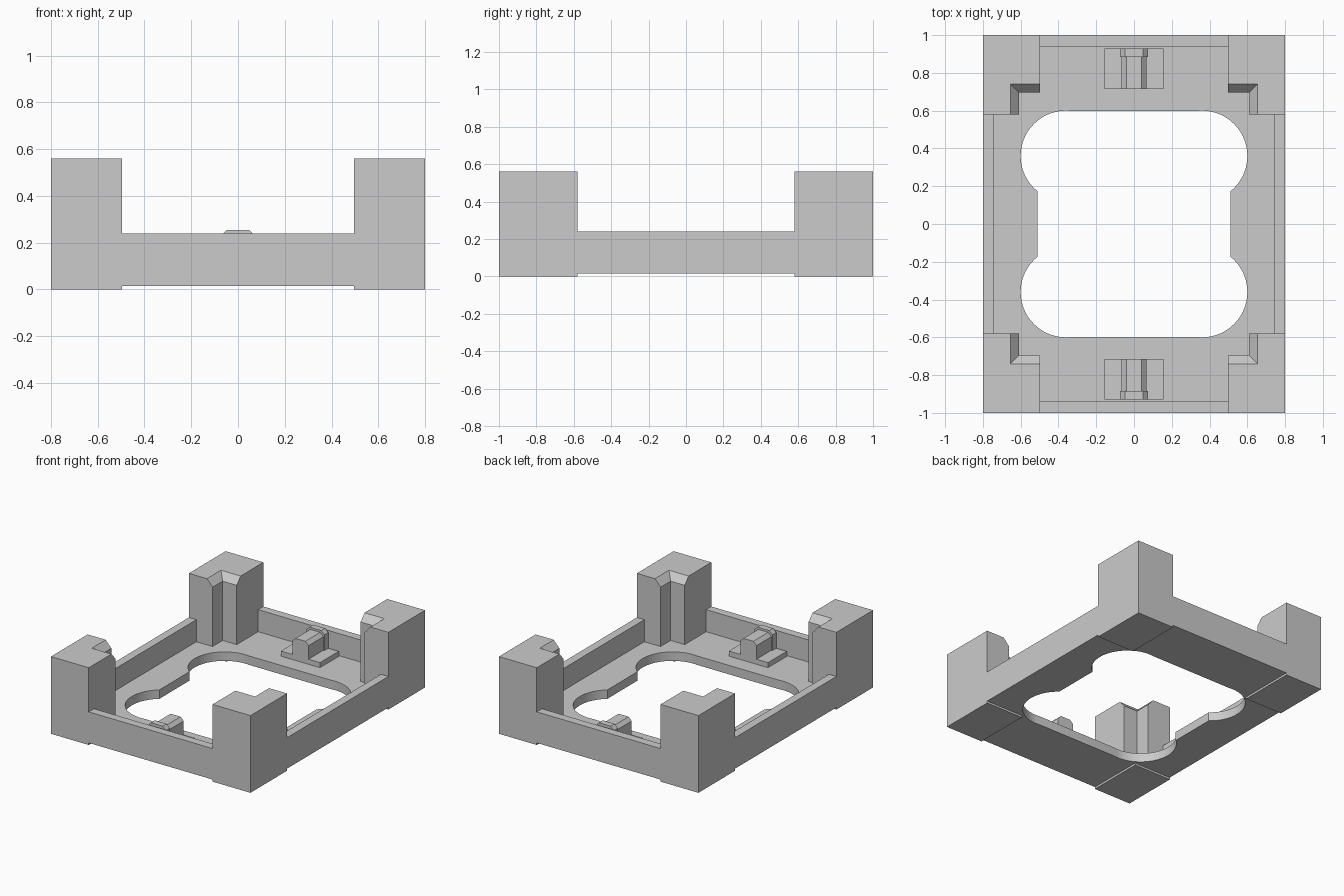
import bpy
import bmesh
from math import radians, cos, sin

old = bpy.data.objects.get("Cube")
if old:
    bpy.data.objects.remove(old, do_unlink=True)

grey = bpy.data.materials.new("plain grey")
grey.use_nodes = True
COLOUR = (0.6, 0.6, 0.6, 1)
grey.diffuse_color = COLOUR
grey.node_tree.nodes["Principled BSDF"].inputs["Base Color"].default_value = COLOUR

BASE, FLOOR, RAIL, TOP = 0.015, 0.08, 0.24, 0.56


def loft(name, loops, mirror_x=False, mirror_y=False):
    """Skin a closed solid through matching loops of 3D points."""
    bm = bmesh.new()
    rings = [[bm.verts.new(p) for p in loop] for loop in loops]
    n = len(rings[0])
    for a, b in zip(rings, rings[1:]):
        for i in range(n):
            j = (i + 1) % n
            bm.faces.new((a[i], a[j], b[j], b[i]))
    bm.faces.new(rings[0])
    bm.faces.new(rings[-1])
    bmesh.ops.recalc_face_normals(bm, faces=bm.faces)
    mesh = bpy.data.meshes.new(name)
    bm.to_mesh(mesh)
    bm.free()
    mesh.materials.append(grey)
    obj = bpy.data.objects.new(name, mesh)
    bpy.context.collection.objects.link(obj)
    if mirror_x or mirror_y:
        mod = obj.modifiers.new("Mirror", 'MIRROR')
        mod.use_axis = (mirror_x, mirror_y, False)
        mod.use_mirror_merge = False
    return obj


def flat(points, z):
    return [(x, y, z) for x, y in points]


def rect(x0, x1, y0, y1):
    return [(x0, y0), (x1, y0), (x1, y1), (x0, y1)]


def box(name, area, z0, z1, **mirror):
    return loft(name, [flat(area, z0), flat(area, z1)], **mirror)


# Floor plate with a four-lobed opening
lobe = [(0.36 + 0.24 * cos(radians(a)), 0.36 + 0.24 * sin(radians(a)))
        for a in [-51.3 + 149.3 * i / 28 for i in range(29)]]
half = lobe + [(-x, y) for x, y in reversed(lobe)]
opening = half + [(-x, -y) for x, y in half]
curve = bpy.data.curves.new("floor_outline", 'CURVE')
curve.dimensions = '2D'
curve.fill_mode = 'BOTH'
curve.extrude = (FLOOR - BASE) / 2
for outline in (rect(-0.8, 0.8, -1, 1), opening):
    spline = curve.splines.new('POLY')
    spline.points.add(len(outline) - 1)
    for point, (x, y) in zip(spline.points, outline):
        point.co = (x, y, 0, 1)
    spline.use_cyclic_u = True
curve.materials.append(grey)
floor = bpy.data.objects.new("floor_plate", curve)
floor.location.z = (FLOOR + BASE) / 2
bpy.context.collection.objects.link(floor)
bpy.ops.object.select_all(action='DESELECT')
floor.select_set(True)
bpy.context.view_layer.objects.active = floor
bpy.ops.object.convert(target='MESH')
bpy.ops.object.shade_smooth_by_angle(angle=radians(25))

# Corner feet and low rails between the corners
box("corner_feet", rect(0.497, 0.8, 0.58, 1), 0, BASE, mirror_x=True, mirror_y=True)
box("side_rails", rect(0.74, 0.8, -0.58, 0.58), FLOOR, RAIL, mirror_x=True)
box("end_rails", rect(-0.497, 0.497, 0.94, 1), FLOOR, RAIL, mirror_y=True)


# L-shaped corner posts with a sloped lead-in at the top
def post(x, y):
    return [(0.8, 1), (0.497, 1), (0.497, y), (x, y), (x, 0.58), (0.8, 0.58)]


loft("corner_posts",
     [flat(post(0.61, 0.695), FLOOR), flat(post(0.61, 0.695), TOP - 0.05),
      flat(post(0.655, 0.74), TOP)], mirror_x=True, mirror_y=True)

# Clips at both ends: base pad, ridge and a larger end stop
PAD = 0.117
box("clip_pads", rect(-0.157, 0.157, 0.715, 0.93), FLOOR, PAD, mirror_y=True)


def ridge(name, w, top, y0, y1):
    c = 0.025
    profile = [(-w, PAD), (w, PAD), (w, top - c), (w - c, top), (c - w, top), (-w, top - c)]
    loft(name, [[(x, y, z) for x, z in profile] for y in (y0, y1)], mirror_y=True)


ridge("clip_ridges", 0.065, 0.24, 0.715, 0.885)
ridge("clip_stops", 0.073, 0.255, 0.885, 0.93)
